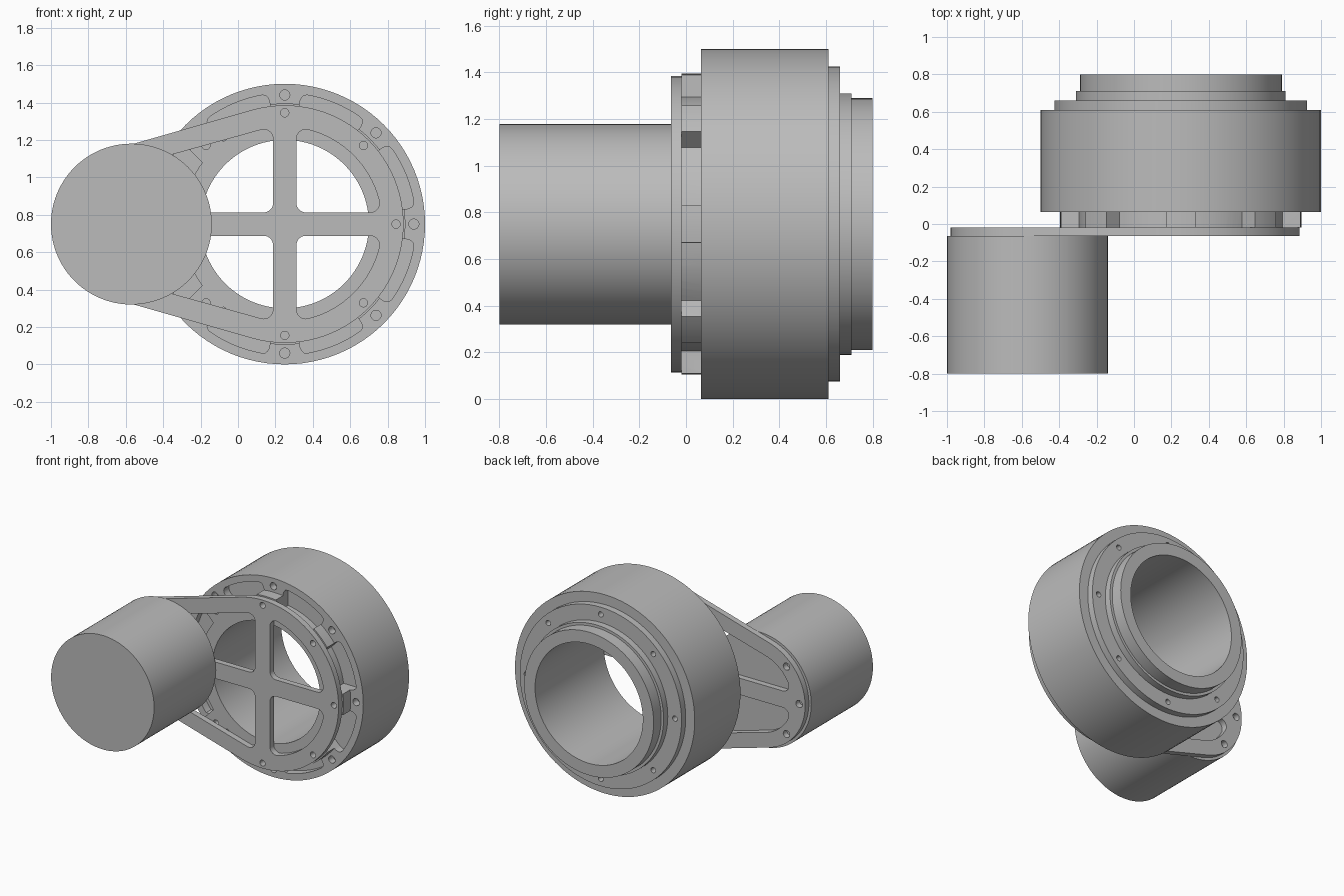
import bpy, bmesh, math
from mathutils import Vector
from mathutils.geometry import convex_hull_2d

cube = bpy.data.objects.get("Cube")
if cube:
    bpy.data.objects.remove(cube)

RING, MOTOR, MID = 0.25, -0.57, 0.75   # x of both axes and their shared height
SPOKE = 0.0625                         # half width of the cross bars

grey = bpy.data.materials.new("machined_grey")
grey.use_nodes = True
grey.diffuse_color = (0.5, 0.5, 0.5, 1)
grey.node_tree.nodes["Principled BSDF"].inputs["Base Color"].default_value = (0.5, 0.5, 0.5, 1)


def circle(cx, cz, r, n=96):
    return [Vector((cx + r * math.cos(2 * math.pi * i / n),
                    cz + r * math.sin(2 * math.pi * i / n))) for i in range(n)]


def hull(points):
    return [points[i] for i in convex_hull_2d(points)]


def clip(points, axis, limit, sign):
    """Keep the part of a convex outline where sign * coordinate > sign * limit."""
    out = []
    for a, b in zip(points, points[1:] + points[:1]):
        da, db = sign * (a[axis] - limit), sign * (b[axis] - limit)
        if da >= 0:
            out.append(a)
        if da * db < 0:
            out.append(a.lerp(b, da / (da - db)))
    return out


def prism(bm, points, y0, y1):
    """Extrude an (x, z) outline along y."""
    a = [bm.verts.new((p[0], y0, p[1])) for p in points]
    b = [bm.verts.new((p[0], y1, p[1])) for p in points]
    bm.faces.new(a)
    bm.faces.new(b[::-1])
    for i in range(len(a)):
        j = (i + 1) % len(a)
        bm.faces.new((a[j], a[i], b[i], b[j]))


def lathe(bm, cx, profile, n=96):
    """Revolve a closed (radius, y) profile about an axis along y."""
    loops = []
    for r, y in profile:
        loops.append([bm.verts.new((p.x, y, p.y)) for p in circle(cx, MID, r, n)])
    for a, b in zip(loops, loops[1:] + loops[:1]):
        for i in range(n):
            j = (i + 1) % n
            bm.faces.new((a[i], a[j], b[j], b[i]))


def finish(name, bm):
    bmesh.ops.recalc_face_normals(bm, faces=bm.faces)
    mesh = bpy.data.meshes.new(name)
    bm.to_mesh(mesh)
    bm.free()
    mesh.materials.append(grey)
    ob = bpy.data.objects.new(name, mesh)
    bpy.context.collection.objects.link(ob)
    return ob


def select(ob):
    bpy.ops.object.select_all(action="DESELECT")
    ob.select_set(True)
    bpy.context.view_layer.objects.active = ob


def cut(ob, bm):
    cutter = finish("cutter", bm)
    cutter.hide_render = True
    mod = ob.modifiers.new("cut", "BOOLEAN")
    mod.operation, mod.solver, mod.object = "DIFFERENCE", "EXACT", cutter
    select(ob)
    bpy.ops.object.modifier_apply(modifier=mod.name)
    bpy.data.objects.remove(cutter)


def smooth(ob):
    select(ob)
    bpy.ops.object.shade_smooth_by_angle(angle=math.radians(30))


def polar(cx, r, a):
    return Vector((cx + r * math.cos(a), MID + r * math.sin(a)))


def holes(bm, cx, r, radius, steps, y0, y1):
    for k in steps:
        p = polar(cx, r, k * math.pi / 4)
        prism(bm, circle(p.x, p.y, radius, 24), y0, y1)


# Stepped hollow housing with its front spacer ring
bm = bmesh.new()
lathe(bm, RING, [(.45, -.02), (.645, -.02), (.645, .065), (.75, .065), (.75, .61), (.675, .61),
                 (.675, .66), (.56, .66), (.56, .71), (.54, .71), (.54, .8), (.45, .8)])
housing = finish("housing", bm)

# Curved pockets between the bolt pads, then blind bolt holes front and back
bm = bmesh.new()
end = [(.55, .146), (.65, .123), (.668, .125), (.685, .135), (.696, .15), (.70, .175)]
quarter = math.pi / 4
for k in range(8):
    outline = end + [(.70, .175 + (quarter - .35) * i / 8) for i in range(1, 8)]
    outline += [(r, quarter - a) for r, a in reversed(end)]
    outline += [(.55, quarter - .146 - (quarter - .292) * i / 8) for i in range(1, 8)]
    prism(bm, [polar(RING, r, a + k * quarter) for r, a in outline], -.1, .125)
cut(housing, bm)
bm = bmesh.new()
holes(bm, RING, .69, .027, range(8), 0, .12)
holes(bm, RING, .595, .022, range(8), -.1, .05)
holes(bm, RING, .62, .02, range(8), .6, .75)
cut(housing, bm)
smooth(housing)

# Mounting plate wrapping both axes
bm = bmesh.new()
prism(bm, hull(circle(RING, MID, .635) + circle(MOTOR, MID, .41)), -.065, -.02)
plate = finish("mounting_plate", bm)

# Four rounded windows that leave a cross of bars
bm = bmesh.new()
fillet = .05
inner = hull(circle(RING, MID, .52 - fillet) + circle(MOTOR, MID, .30 - fillet))
for sx in (-1, 1):
    for sz in (-1, 1):
        core = clip(inner, 0, RING + sx * (SPOKE + fillet), sx)
        core = clip(core, 1, MID + sz * (SPOKE + fillet), sz)
        rounded = hull([q for p in core for q in circle(p.x, p.y, fillet, 32)])
        prism(bm, rounded, -.2, .1)
holes(bm, RING, .595, .022, range(-2, 3), -.2, .1)
holes(bm, MOTOR, .36, .027, (3, 4, 5), -.2, .1)
cut(plate, bm)
smooth(plate)

# Motor can
bm = bmesh.new()
prism(bm, circle(MOTOR, MID, .43), -.8, -.065)
smooth(finish("motor", bm))
